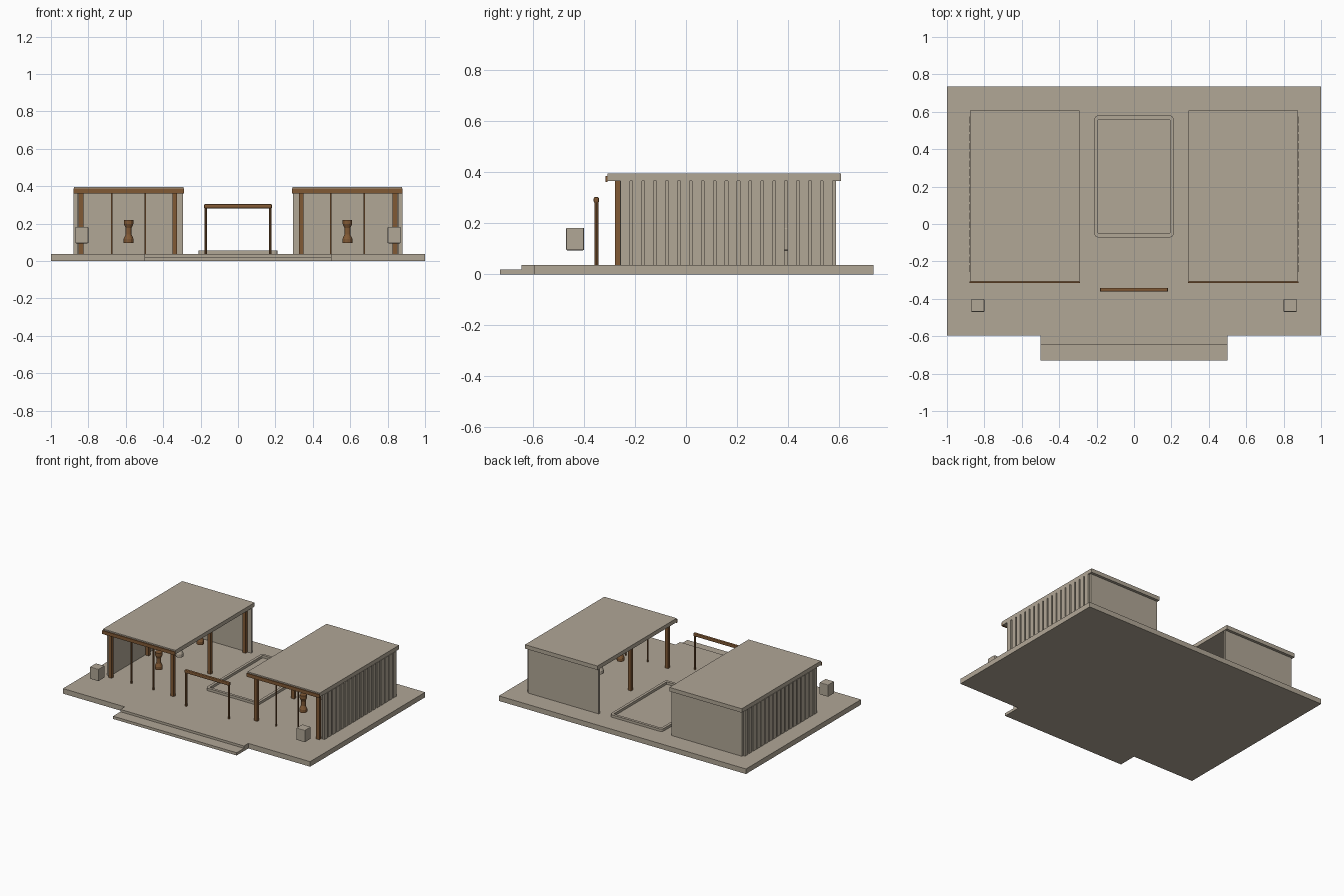
import bpy, bmesh, math

cube = bpy.data.objects.get("Cube")
if cube:
    bpy.data.objects.remove(cube, do_unlink=True)


def material(name, rgb):
    m = bpy.data.materials.new(name)
    m.use_nodes = True
    m.diffuse_color = (*rgb, 1)
    m.node_tree.nodes["Principled BSDF"].inputs["Base Color"].default_value = (*rgb, 1)
    return m


STONE = material("warm_stone", (0.44, 0.385, 0.305))
WOOD = material("brown_wood", (0.22, 0.1, 0.035))


def add_object(name, bm, mat):
    bmesh.ops.recalc_face_normals(bm, faces=bm.faces)
    me = bpy.data.meshes.new(name)
    bm.to_mesh(me)
    bm.free()
    me.materials.append(mat)
    ob = bpy.data.objects.new(name, me)
    bpy.context.collection.objects.link(ob)
    return ob


def box(name, x, y, z, mat, bevel=0):
    """Box from (low, high) ranges."""
    bm = bmesh.new()
    bmesh.ops.create_cube(bm, size=1)
    for v in bm.verts:
        v.co = [r[0] + (c + 0.5) * (r[1] - r[0]) for c, r in zip(v.co, (x, y, z))]
    ob = add_object(name, bm, mat)
    if bevel:
        mod = ob.modifiers.new("bevel", "BEVEL")
        mod.width, mod.segments = bevel, 2
    return ob


def lathe(name, profile, loc, mat, sides=12):
    bm = bmesh.new()
    rings = []
    for r, z in profile:
        rings.append([bm.verts.new((loc[0] + r * math.cos(a), loc[1] + r * math.sin(a), loc[2] + z))
                      for a in (2 * math.pi * i / sides for i in range(sides))])
    for low, high in zip(rings, rings[1:]):
        for i in range(sides):
            j = (i + 1) % sides
            bm.faces.new((low[i], low[j], high[j], high[i]))
    bm.faces.new(rings[0])
    bm.faces.new(rings[-1])
    return add_object(name, bm, mat)


def rounded_rect(bm, x, y, z, r):
    """Ring of vertices around a rectangle with rounded corners."""
    ring = []
    corners = ((x[1], y[1], -1, -1), (x[0], y[1], 1, -1), (x[0], y[0], 1, 1), (x[1], y[0], -1, 1))
    for k, (cx, cy, sx, sy) in enumerate(corners):
        for i in range(4):
            a = math.pi / 2 * (k + i / 3)
            ring.append(bm.verts.new((cx + sx * r + r * math.cos(a), cy + sy * r + r * math.sin(a), z)))
    return ring


FLOOR, EAVE = 0.037, 0.367

# Platform and front steps
box("platform", (-1, 1), (-0.595, 0.735), (0, FLOOR), STONE)
box("upper_step", (-0.5, 0.5), (-0.645, -0.595), (0, FLOOR), STONE)
box("lower_step", (-0.5, 0.5), (-0.73, -0.645), (0, 0.02), STONE)

# Courtyard basin rim
bm = bmesh.new()
rings = []
for inset, z in ((0, FLOOR), (0, 0.055), (0.02, 0.055), (0.02, FLOOR)):
    rings.append(rounded_rect(bm, (-0.212 + inset, 0.212 - inset), (-0.072 + inset, 0.58 - inset),
                              z, 0.02 - inset * 0.7))
for a, b in zip(rings, rings[1:]):
    for i in range(len(a)):
        j = (i + 1) % len(a)
        bm.faces.new((a[i], a[j], b[j], b[i]))
add_object("basin_rim", bm, STONE)

# Entrance gate
box("gate_beam", (-0.182, 0.182), (-0.362, -0.341), (0.281, 0.304), WOOD, 0.006)
for s in (-1, 1):
    lathe("gate_post", ((0.007, 0), (0.007, 0.25)), (s * 0.173, -0.351, FLOOR), WOOD, 8)

HOURGLASS = ((0.026, 0), (0.026, 0.022), (0.016, 0.045), (0.016, 0.08), (0.025, 0.1), (0.025, 0.123))


def pavilion(side, s):
    def part(name, x, y, z, mat, bevel=0):
        return box(side + "_" + name, sorted((s * x[0], s * x[1])), y, z, mat, bevel)

    # Roof, front fascia and walls
    part("roof", (0.291, 0.877), (-0.308, 0.608), (EAVE, 0.396), STONE)
    part("fascia", (0.29, 0.879), (-0.315, -0.307), (0.362, 0.387), WOOD)
    part("back_wall", (0.295, 0.865), (0.575, 0.588), (FLOOR, EAVE), STONE)
    part("side_wall", (0.856, 0.866), (-0.258, 0.585), (FLOOR, EAVE), STONE)

    # Vertical battens along the outer wall
    count, start, pitch = 18, -0.256, 0.0467
    for i in range(count):
        y = start + i * pitch
        part("batten", (0.865, 0.88), (y, y + 0.036), (FLOOR, EAVE), STONE)

    # Main posts and slim front posts
    for y in (-0.268, 0.16, 0.562):
        for x in (0.338, 0.84):
            part("post", (x - 0.013, x + 0.013), (y - 0.011, y + 0.011), (FLOOR, EAVE), WOOD)
    for x in (0.496, 0.674):
        part("slim_post", (x - 0.004, x + 0.004), (-0.272, -0.264), (FLOOR, EAVE), WOOD)

    # Row of hanging hourglass ornaments
    for y, mat in ((-0.08, WOOD), (0.16, STONE), (0.4, WOOD)):
        lathe(side + "_hourglass", HOURGLASS, (s * 0.585, y, 0.097), mat)

    # Block lanterns
    for y in (-0.435, 0.395):
        part("block_lantern", (0.8, 0.87), (y - 0.035, y + 0.035), (0.095, 0.183), STONE, 0.004)


pavilion("left", 1)
pavilion("right", -1)
